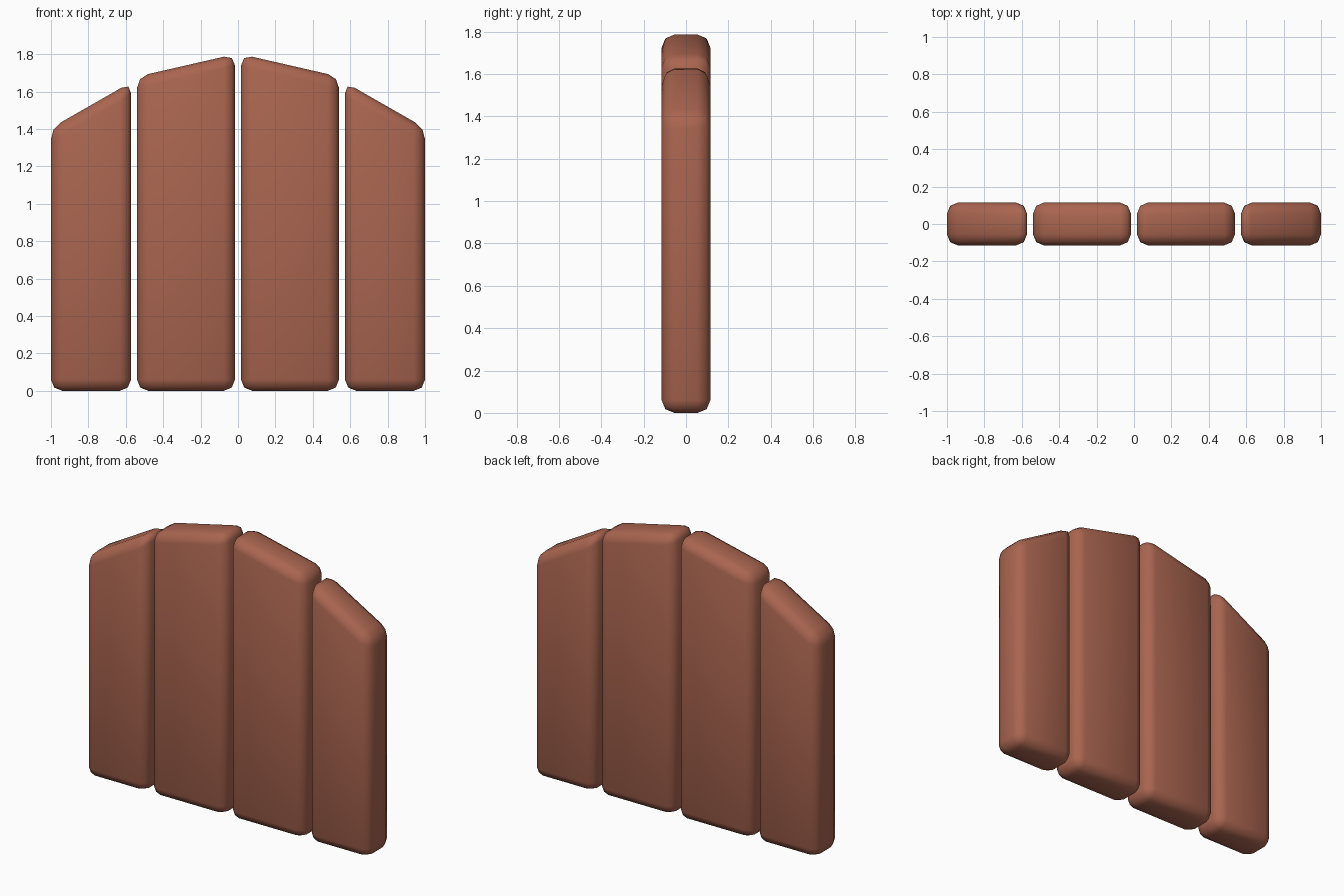
import bpy

if "Cube" in bpy.data.objects:
    bpy.data.objects.remove(bpy.data.objects["Cube"])

mat = bpy.data.materials.new("reddish_brown")
mat.diffuse_color = (0.40, 0.13, 0.08, 1)
mat.use_nodes = True
mat.node_tree.nodes["Principled BSDF"].inputs["Base Color"].default_value = mat.diffuse_color

HALF_DEPTH = 0.115


def plank(name, side, x_in, x_out, z_in, z_out):
    """Upright board with a sloping top and rounded edges."""
    profile = [(x_in, 0), (x_out, 0), (x_out, z_out), (x_in, z_in)]
    verts = [(side * x, y, z) for y in (-HALF_DEPTH, HALF_DEPTH) for x, z in profile]
    faces = [(0, 1, 2, 3), (7, 6, 5, 4)]
    faces += [(i, i + 4, (i + 1) % 4 + 4, (i + 1) % 4) for i in range(4)]
    if side < 0:
        faces = [f[::-1] for f in faces]
    mesh = bpy.data.meshes.new(name)
    mesh.from_pydata(verts, [], faces)
    mesh.materials.append(mat)
    mesh.shade_smooth()
    obj = bpy.data.objects.new(name, mesh)
    bpy.context.collection.objects.link(obj)
    bevel = obj.modifiers.new("rounded_edges", 'BEVEL')
    bevel.width = 0.06
    bevel.segments = 2
    bevel.limit_method = 'NONE'


# Two tall inner boards and two shorter outer boards
for label, side in (("left", -1), ("right", 1)):
    plank("inner_board_" + label, side, 0.016, 0.54, 1.80, 1.68)
    plank("outer_board_" + label, side, 0.572, 1.0, 1.65, 1.405)
